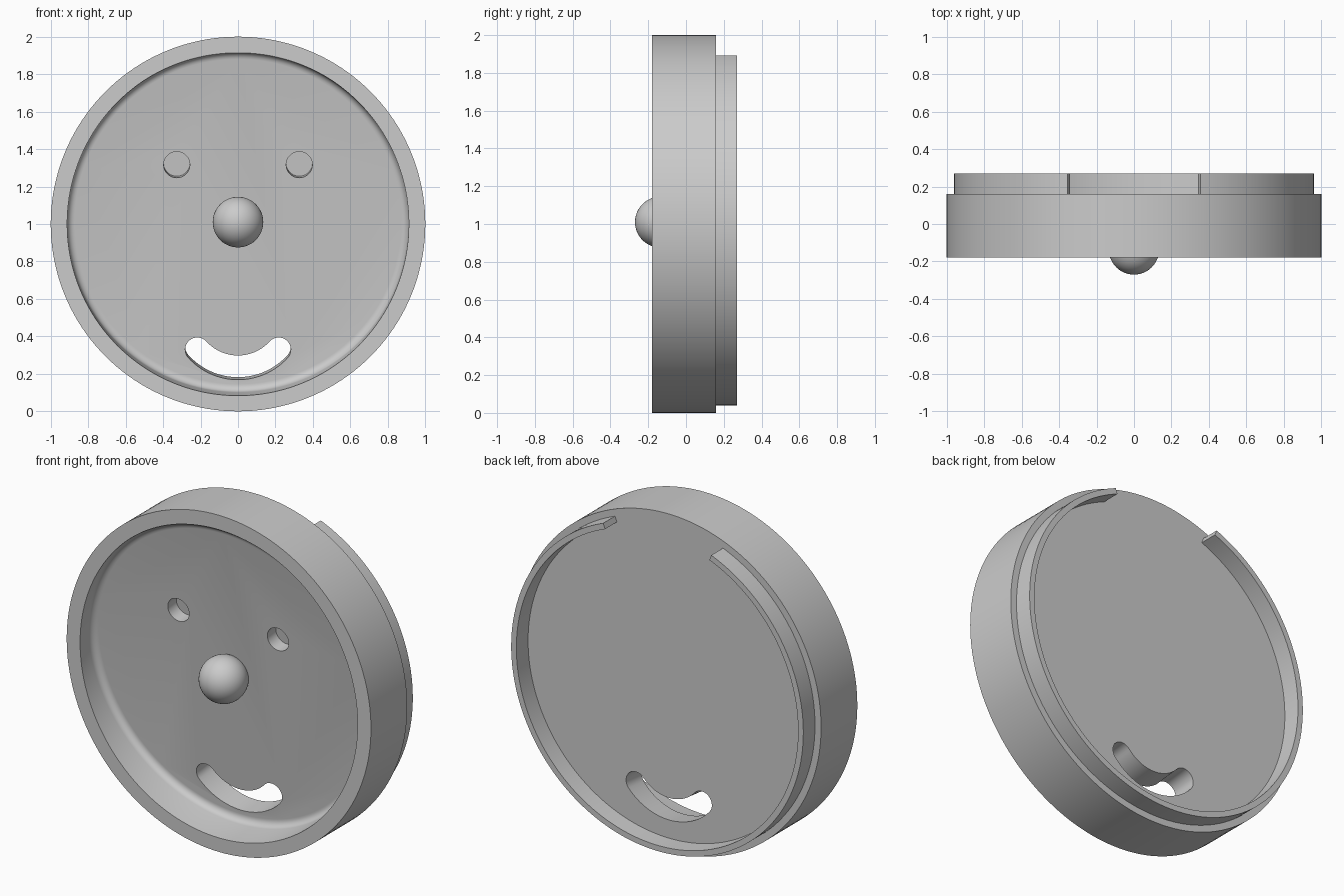
import bpy, bmesh, math
from mathutils import Matrix

cube = bpy.data.objects.get("Cube")
if cube:
    bpy.data.objects.remove(cube, do_unlink=True)

grey = bpy.data.materials.new("plain_grey")
grey.use_nodes = True
grey.diffuse_color = (0.6, 0.6, 0.6, 1)
grey.node_tree.nodes["Principled BSDF"].inputs["Base Color"].default_value = (0.6, 0.6, 0.6, 1)


def arc(cx, cz, r, start, end, n):
    """Points (x, z) along an arc, angles in degrees."""
    steps = [math.radians(start + (end - start) * i / n) for i in range(n + 1)]
    return [(cx + r * math.cos(a), cz + r * math.sin(a)) for a in steps]


def circle(cx, cz, r, n):
    return arc(cx, cz, r, 0, 360, n)[:-1]


def prism(name, outline, y0, y1, fillet=0):
    """Extrude an (x, z) outline along y, optionally rounding the far edge."""
    bm = bmesh.new()
    face = bm.faces.new([bm.verts.new((x, y0, z)) for x, z in outline])
    extruded = bmesh.ops.extrude_face_region(bm, geom=[face])["geom"]
    verts = [v for v in extruded if isinstance(v, bmesh.types.BMVert)]
    bmesh.ops.translate(bm, verts=verts, vec=(0, y1 - y0, 0))
    bmesh.ops.recalc_face_normals(bm, faces=bm.faces)
    if fillet:
        rim = [e for e in bm.edges if all(abs(v.co.y - y1) < 1e-5 for v in e.verts)]
        bmesh.ops.bevel(bm, geom=rim, offset=fillet, segments=6, profile=0.5, affect='EDGES')
    mesh = bpy.data.meshes.new(name)
    bm.to_mesh(mesh)
    bm.free()
    mesh.materials.append(grey)
    obj = bpy.data.objects.new(name, mesh)
    bpy.context.collection.objects.link(obj)
    return obj


def activate(obj):
    bpy.ops.object.select_all(action='DESELECT')
    obj.select_set(True)
    bpy.context.view_layer.objects.active = obj


def cut(target, cutter):
    mod = target.modifiers.new("cut", 'BOOLEAN')
    mod.operation = 'DIFFERENCE'
    mod.solver = 'EXACT'
    mod.object = cutter
    activate(target)
    bpy.ops.object.modifier_apply(modifier=mod.name)
    bpy.data.objects.remove(cutter, do_unlink=True)


# Round body
body = prism("body", circle(0, 1, 1, 160), -0.18, 0.16)

# The dish and face holes share a frame leaning with the dish floor
lean = Matrix.Translation((0, -0.06, 1.013)) @ Matrix.Rotation(math.radians(6), 4, 'X')

# Smile outline: curved slot with round ends
mid_r, half_w, slot_z, sweep = 0.292, 0.065, -0.492, 48
lo, hi = 270 - sweep, 270 + sweep
end_x = mid_r * math.sin(math.radians(sweep))
end_z = slot_z - mid_r * math.cos(math.radians(sweep))
smile = (arc(0, slot_z, mid_r + half_w, lo, hi, 32)
         + arc(end_x, end_z, half_w, hi, hi + 180, 16)[1:]
         + arc(0, slot_z, mid_r - half_w, hi, lo, 32)[1:]
         + arc(-end_x, end_z, half_w, lo + 180, lo + 360, 16)[1:-1])

cutters = [prism("dish_cutter", circle(0, 0, 0.912, 160), -0.5, 0, fillet=0.04),
           prism("smile_cutter", smile, -0.3, 0.45)]
for side in (-1, 1):
    cutters.append(prism("eye_cutter", circle(side * 0.327, 0.305, 0.07, 40), -0.1, 0.08))
for cutter in cutters:
    cutter.matrix_world = lean
    bpy.context.view_layer.update()
    cut(body, cutter)

# Open collar on the back with a gap at the top
gap = 21.7
collar = prism("back_collar",
               arc(0, 1, 0.96, 90 + gap, 450 - gap, 140)
               + arc(0, 1, 0.926, 450 - gap, 90 + gap, 140), 0.155, 0.27)

for part in (body, collar):
    activate(part)
    bpy.ops.object.shade_smooth_by_angle(angle=math.radians(30))

# Ball nose
bpy.ops.mesh.primitive_uv_sphere_add(segments=48, ring_count=24, radius=0.135,
                                     location=(0, -0.135, 1.01))
nose = bpy.context.object
nose.name = "nose"
nose.data.materials.append(grey)
bpy.ops.object.shade_smooth()
